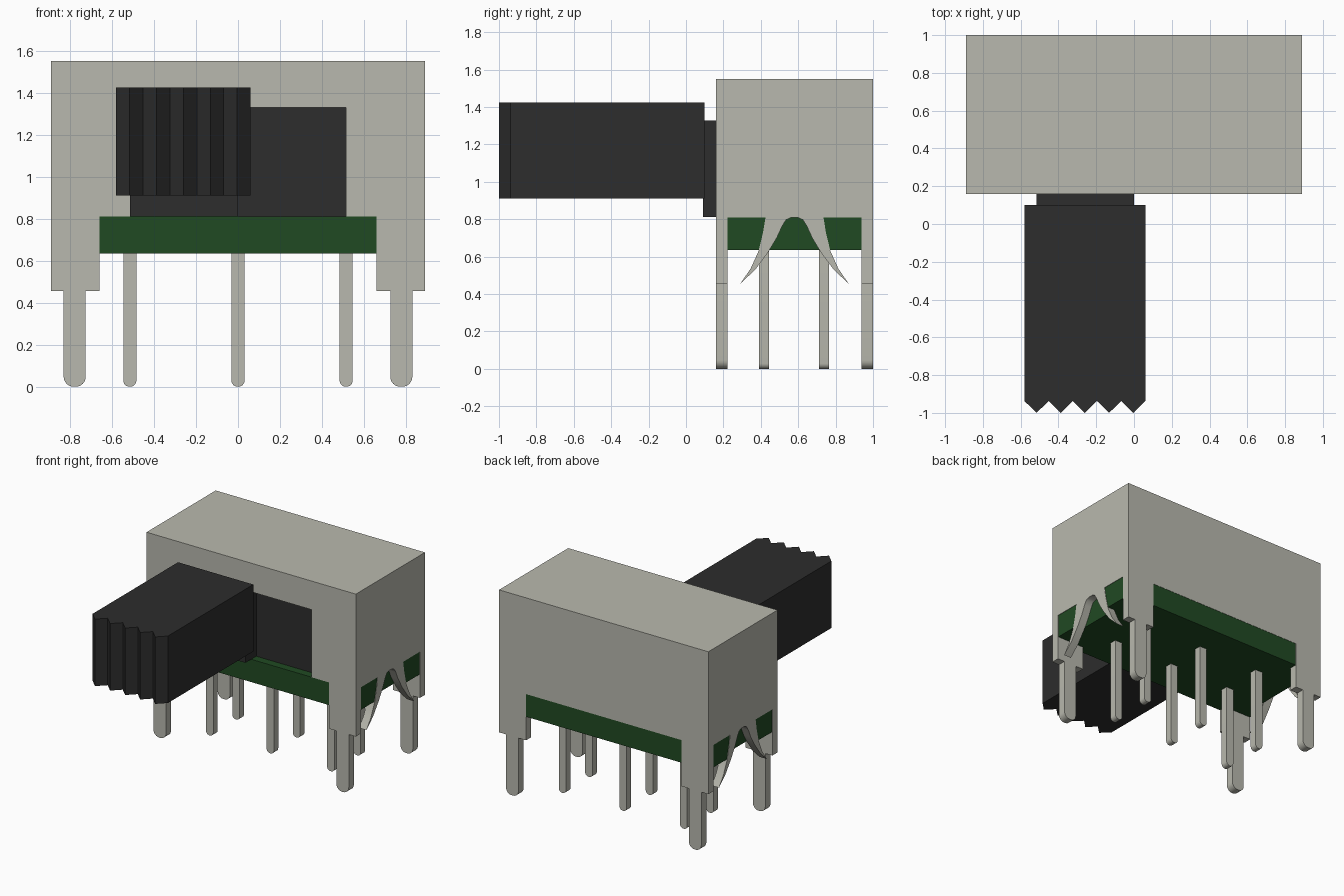
import bpy, bmesh
from math import sin, cos, pi, radians

cube = bpy.data.objects.get("Cube")
if cube:
    bpy.data.objects.remove(cube)


def material(name, rgb):
    m = bpy.data.materials.new(name)
    m.use_nodes = True
    m.diffuse_color = (*rgb, 1)
    bsdf = next(n for n in m.node_tree.nodes if n.type == 'BSDF_PRINCIPLED')
    bsdf.inputs["Base Color"].default_value = (*rgb, 1)
    return m


metal = material("warm grey metal", (0.485, 0.485, 0.425))
black = material("black plastic", (0.026, 0.026, 0.026))
green = material("dark green board", (0.0145, 0.068, 0.0165))


def prism(name, outline, axis, lo, hi, mat):
    """Extrude a 2D outline along the named axis from lo to hi."""
    place = {'x': lambda a, b, d: (d, a, b),
             'y': lambda a, b, d: (a, d, b),
             'z': lambda a, b, d: (a, b, d)}[axis]
    bm = bmesh.new()
    low = [bm.verts.new(place(a, b, lo)) for a, b in outline]
    high = [bm.verts.new(place(a, b, hi)) for a, b in outline]
    bm.faces.new(low)
    bm.faces.new(high)
    n = len(outline)
    for i in range(n):
        j = (i + 1) % n
        bm.faces.new((low[i], low[j], high[j], high[i]))
    bmesh.ops.recalc_face_normals(bm, faces=bm.faces)
    mesh = bpy.data.meshes.new(name)
    bm.to_mesh(mesh)
    bm.free()
    mesh.materials.append(mat)
    ob = bpy.data.objects.new(name, mesh)
    bpy.context.scene.collection.objects.link(ob)
    bpy.ops.object.select_all(action='DESELECT')
    ob.select_set(True)
    bpy.context.view_layer.objects.active = ob
    bpy.ops.object.shade_smooth_by_angle(angle=radians(35))
    return ob


def box(name, x, y, z, mat):
    return prism(name, [(x[0], y[0]), (x[1], y[0]), (x[1], y[1]), (x[0], y[1])],
                 'z', z[0], z[1], mat)


def rounded_end(x0, x1, r, steps=6):
    """Points of a rounded pin tip resting on zero, from x1 round to x0."""
    arc = [(r * cos(pi / 2 * i / steps), r - r * sin(pi / 2 * i / steps))
           for i in range(steps + 1)]
    return ([(x1 - r + a, b) for a, b in arc]
            + [(x0 + r - a, b) for a, b in reversed(arc)])


def mirrored(half, centre=0):
    """Complete a symmetric outline from its half."""
    return half + [(2 * centre - a, b) for a, b in reversed(half)]


# Main dimensions
W, FRONT, BACK, TOP, T = 0.89, 0.16, 1.0, 1.55, 0.062
BOARD_LOW, BOARD_TOP, SHOULDER, LEG_IN = 0.635, 0.81, 0.455, 0.66
MID = (FRONT + BACK) / 2

# Front and back plates of the metal shell, each with two rounded corner pins
plate = ([(W, TOP), (W, SHOULDER), (0.83, SHOULDER)]
         + rounded_end(0.725, 0.83, 0.047)
         + [(0.725, SHOULDER), (LEG_IN, SHOULDER), (LEG_IN, BOARD_TOP)])
window = [(0.515, BOARD_TOP), (0.515, 1.33)]
prism("shell_front", mirrored(plate + window), 'y', FRONT, FRONT + T, metal)
prism("shell_back", mirrored(plate), 'y', BACK - T, BACK, metal)

# Top and side walls, the sides with a pair of curved retaining prongs
box("shell_top", (-W, W), (FRONT + T, BACK - T), (TOP - T, TOP), metal)
prong = [(FRONT + T, TOP - T), (FRONT + T, BOARD_TOP), (0.425, BOARD_TOP),
         (0.412, 0.73), (0.388, 0.63), (0.345, 0.535), (0.29, SHOULDER),
         (0.37, 0.53), (0.437, 0.62), (0.485, 0.70), (0.515, 0.765),
         (0.535, 0.797), (0.56, 0.808)]
for side, s in (("left", 1), ("right", -1)):
    prism("shell_side_" + side, mirrored(prong, MID), 'x',
          *sorted((s * (W - T), s * W)), metal)

# Board with cut corners and a notch behind each pair of prongs
E = W - 0.003
quarter = [(LEG_IN, FRONT + 0.002), (LEG_IN, FRONT + T), (E, FRONT + T),
           (E, 0.425), (W - T, 0.425)]
right_half = quarter + [(x, 2 * MID - y) for x, y in reversed(quarter)]
prism("board", mirrored(right_half), 'z', BOARD_LOW, BOARD_TOP, green)

# Six contact pins in two rows
for row, y in (("front", 0.418), ("back", 0.738)):
    for i, x in enumerate((-0.515, 0, 0.515)):
        pin = ([(x + 0.031, BOARD_LOW + 0.02)]
               + rounded_end(x - 0.031, x + 0.031, 0.029)
               + [(x - 0.031, BOARD_LOW + 0.02)])
        prism(f"contact_pin_{row}_{i + 1}", pin, 'y', y - 0.027, y + 0.027, metal)

# Sliding block inside the shell and the neck reaching through the window
box("slider_block", (-W + T, W - T), (FRONT + T, BACK - T),
    (BOARD_TOP + 0.001, TOP - T), black)
box("slider_neck", (-0.515, 0), (0.09, FRONT + T + 0.02), (BOARD_TOP + 0.001, 1.328), black)

# Knob with a ridged grip at its front
KX, PITCH = -0.58, 0.128
grip = [(KX + PITCH * i / 2, -1 if i % 2 else -0.937) for i in range(11)]
prism("slider_knob", [(KX, 0.1)] + grip + [(KX + 5 * PITCH, 0.1)], 'z', 0.91, 1.425, black)
